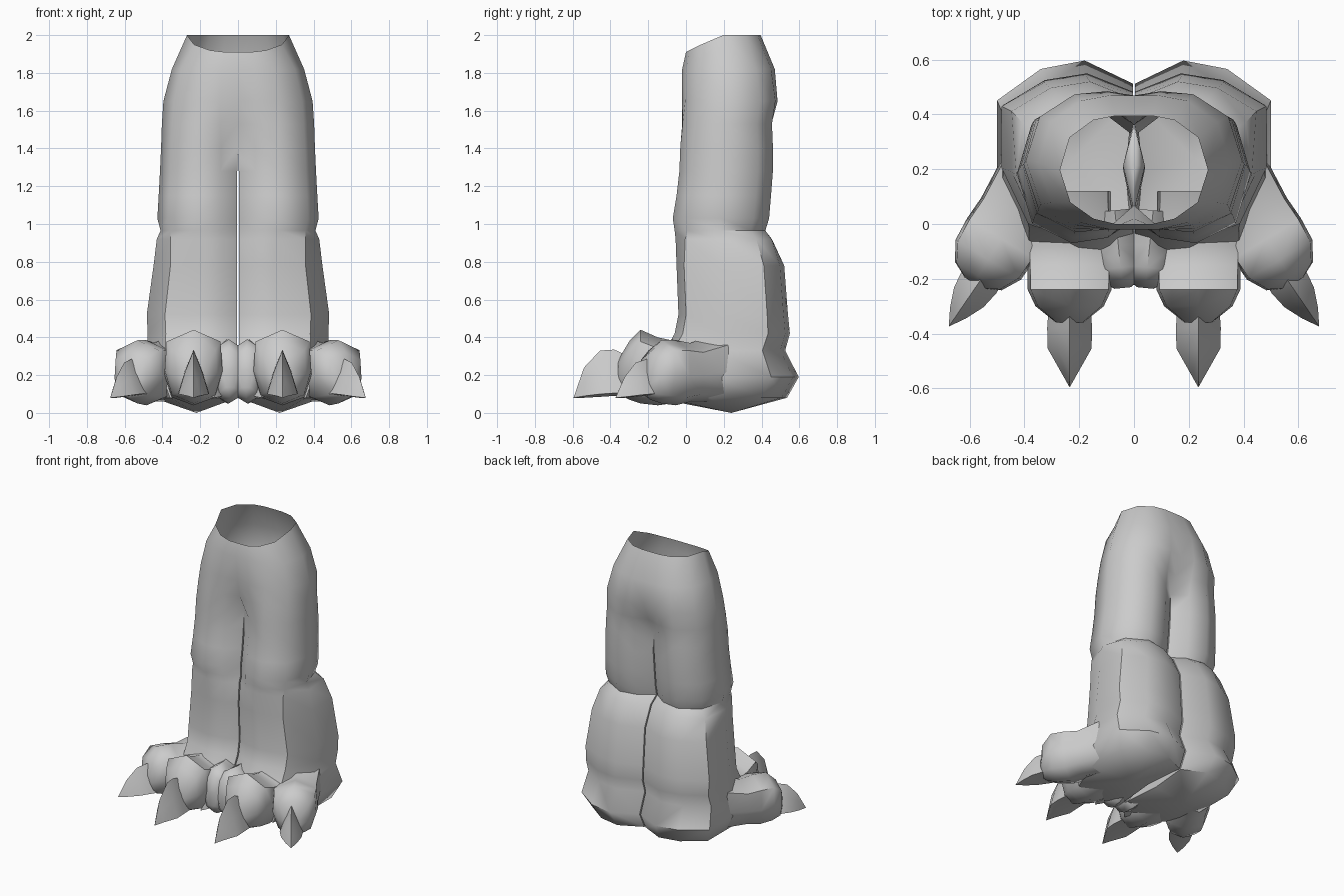
import bpy, bmesh, math
from mathutils import Vector

if "Cube" in bpy.data.objects:
    bpy.data.objects.remove(bpy.data.objects["Cube"])

grey = bpy.data.materials.new("plain grey")
grey.diffuse_color = (0.6, 0.6, 0.6, 1)
grey.use_nodes = True
grey.node_tree.nodes["Principled BSDF"].inputs["Base Color"].default_value = grey.diffuse_color


def finish(bm, name, angle):
    """Turn a half-model bmesh into a mirrored, smooth shaded object."""
    bmesh.ops.recalc_face_normals(bm, faces=bm.faces)
    me = bpy.data.meshes.new(name)
    bm.to_mesh(me)
    bm.free()
    me.materials.append(grey)
    ob = bpy.data.objects.new(name, me)
    bpy.context.collection.objects.link(ob)
    bpy.ops.object.select_all(action='DESELECT')
    ob.select_set(True)
    bpy.context.view_layer.objects.active = ob
    bpy.ops.object.shade_smooth_by_angle(angle=math.radians(angle))
    mod = ob.modifiers.new("mirror", 'MIRROR')
    mod.merge_threshold = 0.001
    return ob


# Half cross-sections: (across from centre line, front to back), unit square
PELVIS = [(0, .0), (.25, .0), (.55, .05), (.86, .2), (1, .5), (.87, .8), (.55, .96), (.25, 1), (0, 1)]
THIGH = [(0, .2), (.22, .04), (.53, 0), (.87, .14), (1, .5), (.88, .84), (.55, 1), (.24, .95), (0, .8)]
BOOT = [(0, .1), (.18, .02), (.42, 0), (.8, .07), (1, .42), (1, .81), (.68, .96), (.36, 1), (0, .89)]


def blend(a, b, t):
    return [(p[0] + (q[0] - p[0]) * t, p[1] + (q[1] - p[1]) * t) for p, q in zip(a, b)]


# Trousers, boots and heels: one loft from the open waist to the sole
# (z, outer x, front y, back y, section, inner wall x or None above the crotch)
RINGS = [
    (2.00, .27, .00, .395, PELVIS, None),
    (1.82, .35, -.02, .47, PELVIS, None),
    (1.65, .395, -.025, .49, blend(PELVIS, THIGH, .2), None),
    (1.53, .403, -.03, .465, blend(PELVIS, THIGH, .5), None),
    (1.41, .407, -.03, .46, THIGH, 0),
    (1.28, .413, -.035, .46, THIGH, .04),
    (1.15, .42, -.05, .45, THIGH, .04),
    (1.03, .427, -.07, .44, THIGH, .02),
    (.965, .41, -.06, .42, THIGH, .02),
    (.92, .43, -.055, .465, blend(THIGH, BOOT, .6), .02),
    (.78, .447, -.05, .52, BOOT, .015),
    (.52, .483, -.04, .54, BOOT, .015),
    (.42, .478, -.06, .55, BOOT, .015),
    (.33, .48, -.11, .525, BOOT, .015),
    (.19, .50, -.17, .597, BOOT, .015),
    (.08, .45, -.17, .535, BOOT, .03),
]
bm = bmesh.new()
prev = None
for z, x1, y0, y1, section, inner in RINGS:
    ring = []
    for u, v in section:
        zz = 1.91 + .09 * min(1, v * 2.2) if z == 2.0 else z   # waist dips in front
        x = u * x1 if z > 1.4 else max(u * x1, .004)
        ring.append(bm.verts.new((x, y0 + v * (y1 - y0), zz)))
    if inner is not None:
        ring.append(bm.verts.new((inner, (y0 + y1) / 2, z)))
    if prev:
        for i in range(8):
            bm.faces.new((prev[i], prev[i + 1], ring[i + 1], ring[i]))
        if len(prev) == 10:
            for i, j in ((8, 9), (9, 0)):
                bm.faces.new((prev[i], prev[j], ring[j], ring[i]))
    prev = ring
tip = bm.verts.new((.22, .24, .0))
for i in range(10):
    bm.faces.new((prev[i], prev[(i + 1) % 10], tip))
finish(bm, "legs_and_boots", 50)


def loft(name, origin, heading, sections, shape, angle):
    """Loft (distance, half width, bottom z, top z) sections along a ground heading."""
    d = Vector(heading).normalized()
    side = Vector((-d.y, d.x))
    bm = bmesh.new()
    prev = None
    for s, w, z0, z1 in sections:
        c = Vector(origin) + d * s
        ring = []
        for a, b in shape:
            p = c + side * a * w
            ring.append(bm.verts.new((p.x, p.y, z0 + b * (z1 - z0))))
        if prev:
            n = len(ring)
            for i in range(n):
                bm.faces.new((prev[i], prev[(i + 1) % n], ring[(i + 1) % n], ring[i]))
        else:
            bm.faces.new(ring)
        prev = ring
    bm.faces.new(prev)
    bmesh.ops.remove_doubles(bm, verts=bm.verts, dist=.0005)
    finish(bm, name, angle)


# Toes: knuckled lofts with a shallow keel underneath
TOE = [(0, 0), (.75, .12), (1, .45), (.93, .84), (0, 1), (-.93, .84), (-1, .45), (-.75, .12)]
loft("middle_toe", (.235, .12), (0, -1), [
    (0, .15, .06, .45), (.20, .155, .05, .385), (.27, .155, .04, .40),
    (.36, .153, .05, .44), (.42, .125, .07, .38), (.48, .05, .10, .28)], TOE, 55)
loft("outer_toe", (.355, .16), (.5, -.82), [
    (0, .15, .06, .42), (.16, .14, .06, .37), (.25, .145, .04, .385),
    (.34, .14, .05, .385), (.41, .10, .07, .32), (.44, .04, .10, .22)], TOE, 55)
loft("inner_toe", (.07, .05), (-.1, -1), [
    (0, .07, .08, .40), (.13, .09, .05, .385), (.21, .09, .05, .39),
    (.26, .07, .08, .34), (.285, .03, .12, .25)], TOE, 55)

# Claws: ridged hooks ending in a point near the ground
CLAW = [(-1, .06), (0, 0), (1, .06), (.55, .55), (0, 1), (-.55, .55)]
loft("middle_claw", (.235, -.28), (0, -1), [
    (0, .075, .09, .29), (.10, .082, .09, .335), (.175, .08, .085, .33),
    (.26, .032, .08, .24), (.315, .001, .08, .081)], CLAW, 35)
loft("outer_claw", (.53, -.16), (.56, -.82), [
    (0, .07, .09, .26), (.06, .075, .09, .285), (.13, .065, .085, .265),
    (.20, .035, .08, .19), (.258, .001, .08, .081)], CLAW, 35)
loft("inner_claw", (.11, -.10), (.1, -1), [
    (0, .04, .09, .20), (.06, .045, .085, .23), (.10, .03, .08, .19),
    (.14, .001, .08, .081)], CLAW, 35)
